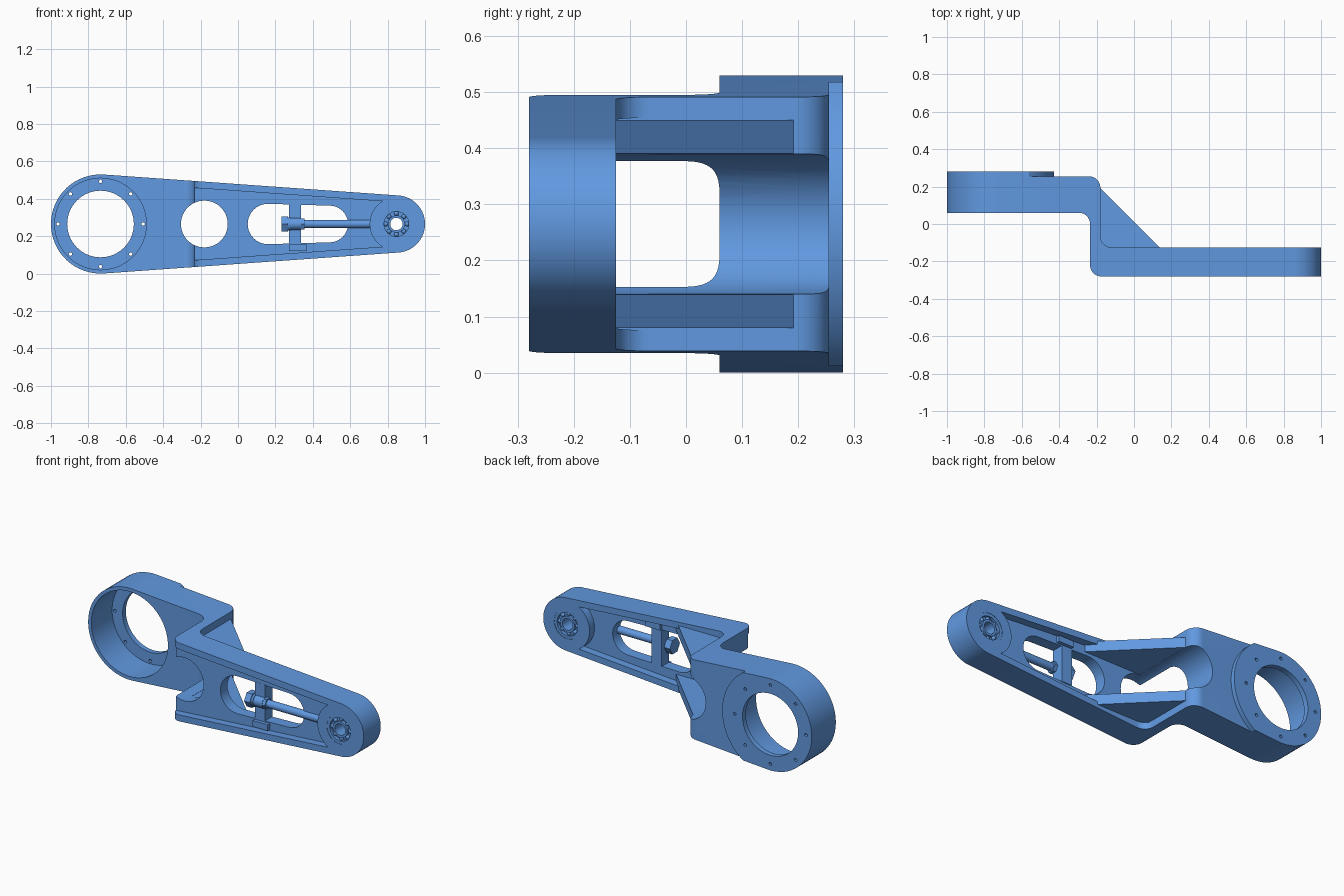
import bpy, bmesh
from math import sin, cos, acos, radians, degrees, sqrt, pi
from mathutils import Vector, Matrix

if "Cube" in bpy.data.objects:
    bpy.data.objects.remove(bpy.data.objects["Cube"])

CZ = 0.265                       # height of the arm's centre line
BIG, SMALL = -0.735, 0.847       # x of the two pivots
R1, R2 = 0.265, 0.153            # outer radii of the two ends
INSET = 0.037                    # flange thickness
SLOPE = (R1 - R2) / (SMALL - BIG)
PHI = degrees(acos(SLOPE))

blue = bpy.data.materials.new("blue_metal")
blue.diffuse_color = (0.12, 0.32, 0.75, 1)
blue.use_nodes = True
blue.node_tree.nodes["Principled BSDF"].inputs["Base Color"].default_value = blue.diffuse_color


def arc(cx, cy, r, a0, a1, n=12):
    return [(cx + r * cos(radians(a0 + (a1 - a0) * i / n)),
             cy + r * sin(radians(a0 + (a1 - a0) * i / n))) for i in range(n + 1)]


def circle(cx, cy, r, n=48):
    return arc(cx, cy, r, 0, 360, n)[:-1]


def hull(x1, r1, x2, r2, n=32):
    """Outline of two circles joined by tangent lines."""
    p = degrees(acos((r1 - r2) / (x2 - x1)))
    return arc(x1, CZ, r1, p, 360 - p, n) + arc(x2, CZ, r2, -p, p, n)


def finish(name, bm):
    bmesh.ops.recalc_face_normals(bm, faces=bm.faces)
    me = bpy.data.meshes.new(name)
    bm.to_mesh(me)
    bm.free()
    me.materials.append(blue)
    ob = bpy.data.objects.new(name, me)
    bpy.context.collection.objects.link(ob)
    return ob


def prism(name, pts, axis, a, b):
    """Extrude a profile from a to b along x (y,z pts), y (x,z pts) or z (x,y pts)."""
    put = {'x': lambda u, v, w: (w, u, v), 'y': lambda u, v, w: (u, w, v),
           'z': lambda u, v, w: (u, v, w)}[axis]
    bm = bmesh.new()
    face = bm.faces.new([bm.verts.new(put(u, v, a)) for u, v in pts])
    ext = bmesh.ops.extrude_face_region(bm, geom=[face])
    move = Vector(put(0, 0, b - a))
    bmesh.ops.translate(bm, vec=move, verts=[g for g in ext['geom'] if isinstance(g, bmesh.types.BMVert)])
    return finish(name, bm)


def box(name, x0, x1, y0, y1, z0, z1):
    return prism(name, [(x0, y0), (x1, y0), (x1, y1), (x0, y1)], 'z', z0, z1)


def boolean(ob, other, op):
    m = ob.modifiers.new(op, 'BOOLEAN')
    m.operation, m.object, m.solver = op, other, 'EXACT'
    bpy.context.view_layer.objects.active = ob
    bpy.ops.object.modifier_apply(modifier=m.name)
    bpy.data.objects.remove(other, do_unlink=True)


def ring(name, cx, r_out, r_in, y0, y1):
    """Flat ring about the y axis."""
    ob = prism(name, circle(cx, CZ, r_out), 'y', y0, y1)
    boolean(ob, prism("cut", circle(cx, CZ, r_in), 'y', y0 - 0.1, y1 + 0.1), 'DIFFERENCE')
    return ob


# Stepped arm body: plan profile with rounded corners, trimmed by the tapered outline
plan = ([(-1.1, 0.06)] + arc(-0.295, 0, 0.06, 90, 0) + arc(-0.175, -0.22, 0.06, 180, 270)
        + [(1.1, -0.28), (1.1, -0.125)] + arc(-0.12, -0.065, 0.06, 270, 180)
        + arc(-0.24, 0.195, 0.06, 0, 90) + [(-1.1, 0.255)])
arm = prism("arm_body", plan, 'z', -0.1, 0.65)
boolean(arm, prism("pad", circle(BIG, CZ, 0.308, 64), 'y', 0.1, 0.28), 'UNION')
boolean(arm, prism("outline", hull(BIG, R1, SMALL, R2), 'y', -0.5, 0.5), 'INTERSECT')


def cut(pts, y0, y1):
    boolean(arm, prism("cut", pts, 'y', y0, y1), 'DIFFERENCE')


# Large housing: deep counterbore, through bore and screw holes in the lip
cut(circle(BIG, CZ, 0.245, 64), 0.0, 0.25)
cut(circle(BIG, CZ, 0.178, 64), 0.2, 0.4)
for i in range(8):
    a = i * pi / 4
    cut(circle(BIG + 0.228 * cos(a), CZ + 0.228 * sin(a), 0.009, 12), 0.2, 0.4)

# Pockets on both faces of the front arm, ending in an arc around the bearing
boss = 0.143
half = PHI + degrees(acos((R2 - INSET) / boss))


def pocket(x0):
    h = (R1 - INSET - SLOPE * (x0 - BIG)) / sqrt(1 - SLOPE ** 2)
    return [(x0, CZ - h)] + arc(SMALL, CZ, boss, 360 - half, half, 20) + [(x0, CZ + h)]


cut(pocket(-0.3), -0.4, -0.235)
cut(pocket(-0.179), -0.17, -0.064)

# Round lightening hole, long window and bearing seat
cut(circle(-0.18, CZ, 0.125), -0.5, 0.5)
cut(hull(0.16, 0.108, 0.49, 0.098, 20), -0.5, 0.0)
cut(circle(SMALL, CZ, 0.083), -0.5, 0.0)

# Pair of diagonal gussets behind the step
parts = [arm]
for side, z0 in (("upper", CZ + 0.126), ("lower", CZ - 0.185)):
    parts.append(prism(side + "_gusset", [(-0.185, 0.197), (0.187, -0.175), (-0.185, -0.175)],
                       'z', z0, z0 + 0.059))

# Tensioner: cross bar, pads, bolt, nuts and end head
YB = -0.23
parts += [box("tensioner_bar", 0.272, 0.337, -0.2355, -0.165, CZ - 0.106, CZ + 0.106),
          box("lower_pad", 0.272, 0.368, -0.255, -0.2, 0.12, 0.155),
          box("upper_pad", 0.272, 0.368, -0.2, -0.15, 0.375, 0.41)]
for name, r, n, x0, x1 in (("tensioner_bolt", 0.022, 20, 0.24, 0.75),
                           ("bolt_head", 0.046, 6, 0.232, 0.268),
                           ("bolt_washer", 0.036, 24, 0.266, 0.28),
                           ("bolt_sleeve", 0.032, 24, 0.27, 0.337),
                           ("lock_nut", 0.033, 6, 0.336, 0.355),
                           ("bolt_tip", 0.038, 24, 0.73, 0.762)):
    parts.append(prism(name, circle(YB, CZ, r, n), 'x', x0, x1))

# Ball bearing: races, cage and two rows of balls
parts += [ring("outer_race", SMALL, 0.0835, 0.066, -0.278, -0.127),
          ring("inner_race", SMALL, 0.046, 0.033, -0.278, -0.127),
          ring("bearing_cage", SMALL, 0.067, 0.045, -0.26, -0.145)]
bm = bmesh.new()
for y in (-0.262, -0.143):
    for i in range(8):
        a = i * pi / 4
        bmesh.ops.create_uvsphere(bm, u_segments=12, v_segments=8, radius=0.0125, matrix=Matrix.Translation(
            (SMALL + 0.056 * cos(a), y, CZ + 0.056 * sin(a))))
parts.append(finish("bearing_balls", bm))

# Smooth the curved walls, keep the machined edges sharp
for ob in parts:
    bpy.ops.object.select_all(action='DESELECT')
    ob.select_set(True)
    bpy.context.view_layer.objects.active = ob
    bpy.ops.object.shade_smooth_by_angle()
